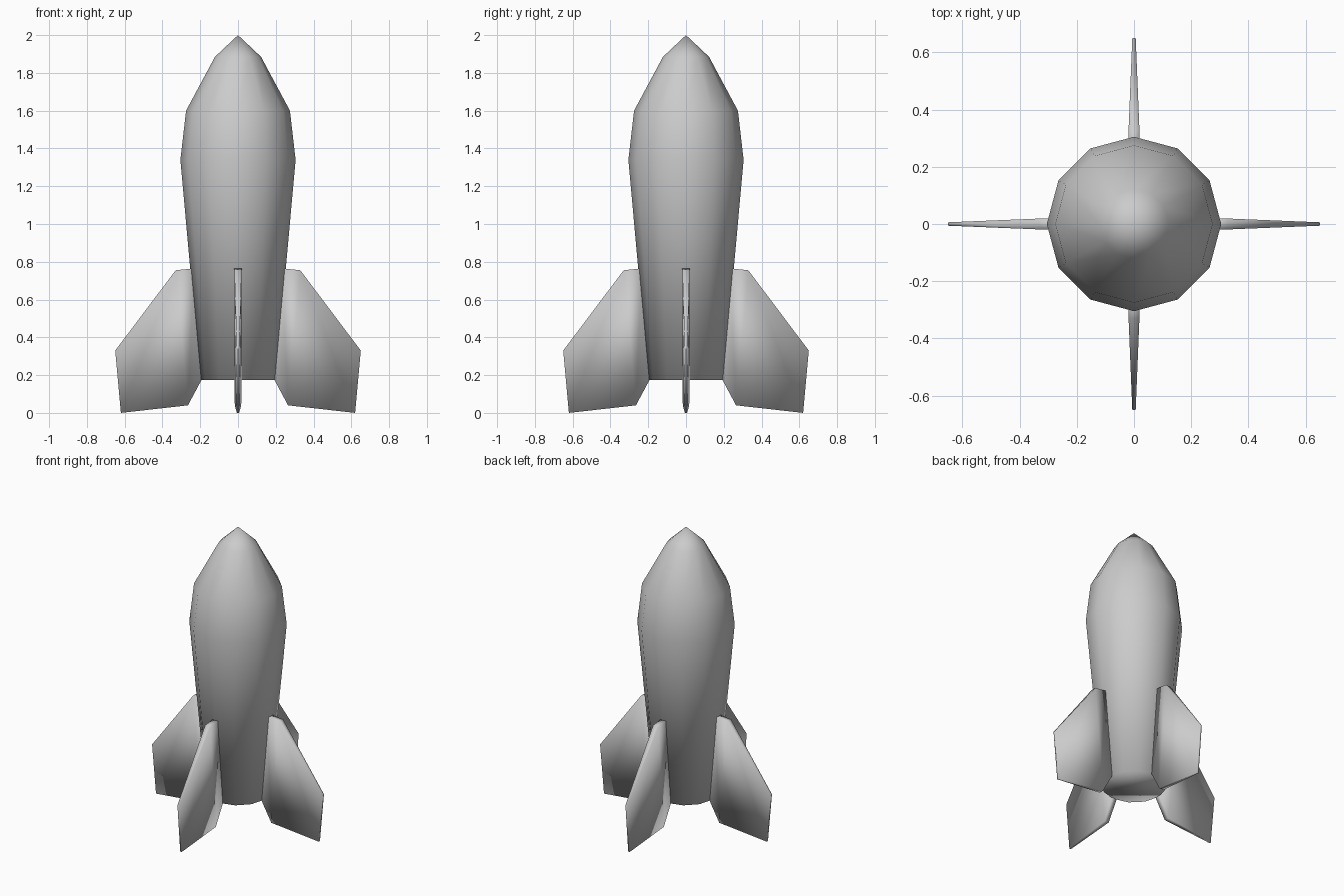
import bpy, bmesh
from math import cos, sin, pi

if "Cube" in bpy.data.objects:
    bpy.data.objects.remove(bpy.data.objects["Cube"])


def finish(bm, name):
    bmesh.ops.recalc_face_normals(bm, faces=bm.faces)
    mesh = bpy.data.meshes.new(name)
    bm.to_mesh(mesh)
    bm.free()
    for p in mesh.polygons:
        p.use_smooth = True
    obj = bpy.data.objects.new(name, mesh)
    bpy.context.collection.objects.link(obj)
    return obj


# Twelve-sided hull lofted from (radius, height) rings to a pointed nose
SIDES = 12
bm = bmesh.new()
profile = [(0.20, 0.175), (0.305, 1.34), (0.275, 1.60), (0.122, 1.885)]
rings = [[bm.verts.new((r * cos(2 * pi * i / SIDES), r * sin(2 * pi * i / SIDES), z))
          for i in range(SIDES)] for r, z in profile]
for low, high in zip(rings, rings[1:]):
    for i in range(SIDES):
        j = (i + 1) % SIDES
        bm.faces.new((low[i], low[j], high[j], high[i]))
tip = bm.verts.new((0, 0, 2))
for i in range(SIDES):
    bm.faces.new((rings[-1][i], rings[-1][(i + 1) % SIDES], tip))
bm.faces.new(rings[0][::-1])
finish(bm, "hull")

# Swept fin: (radial, height, half thickness), root slightly inside the hull
OUTLINE = [(0.235, 0.765, 0.02), (0.33, 0.755, 0.019), (0.65, 0.33, 0.006),
           (0.62, 0.0, 0.006), (0.265, 0.04, 0.017), (0.19, 0.18, 0.02)]


def fin(index):
    bm = bmesh.new()
    left = [bm.verts.new((x, t, z)) for x, z, t in OUTLINE]
    right = [bm.verts.new((x, -t, z)) for x, z, t in OUTLINE]
    n = len(OUTLINE)
    for i in range(n):
        j = (i + 1) % n
        bm.faces.new((left[i], left[j], right[j], right[i]))
    # Each side splits into a root panel and a tip panel
    for side in (left, right):
        bm.faces.new([side[k] for k in (0, 1, 4, 5)])
        bm.faces.new([side[k] for k in (1, 2, 3, 4)])
    obj = finish(bm, f"fin_{index + 1}")
    obj.rotation_euler.z = index * pi / 2


for k in range(4):
    fin(k)
